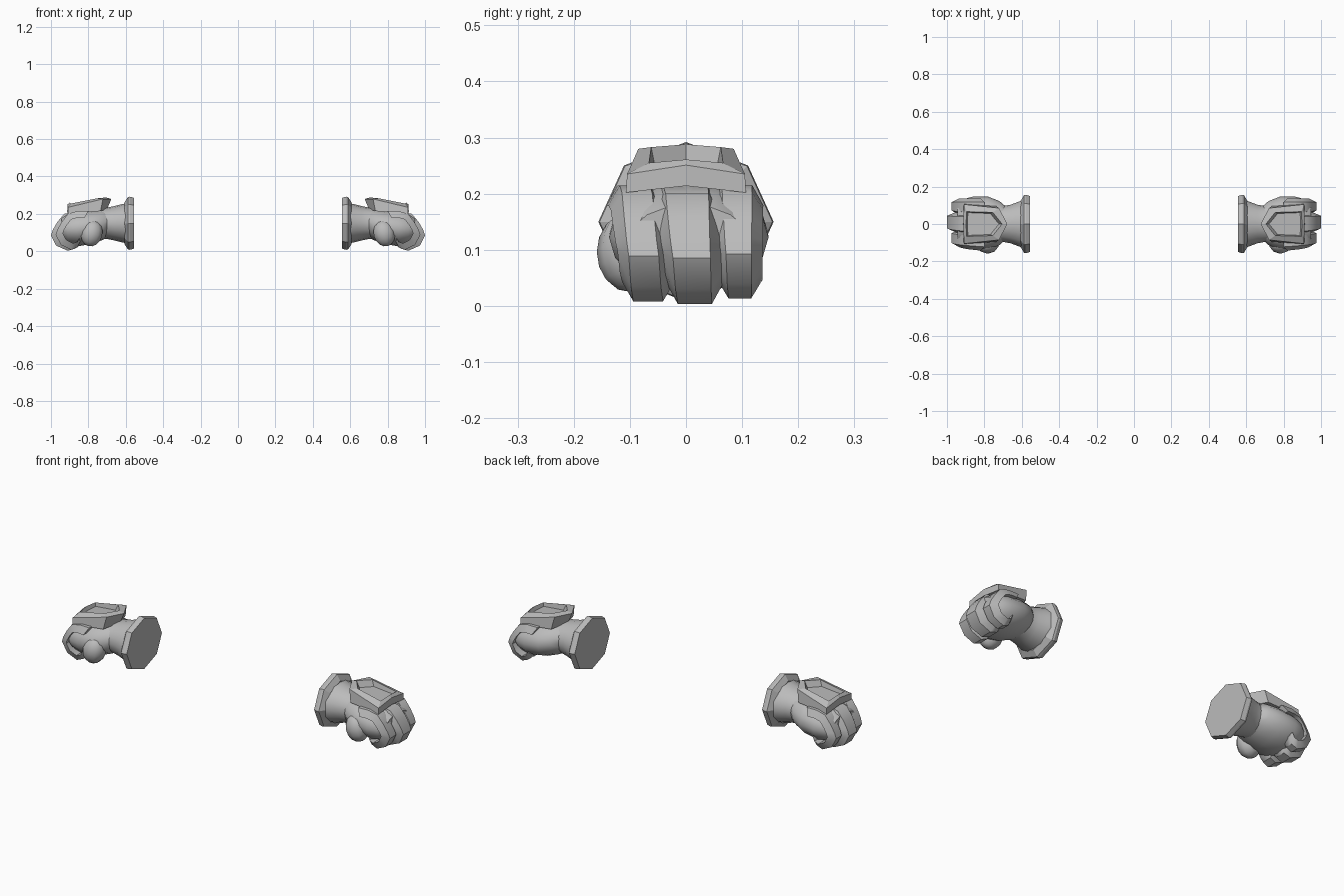
import bpy, bmesh, math
from mathutils import Matrix, Vector

cube = bpy.data.objects.get("Cube")
if cube:
    bpy.data.objects.remove(cube, do_unlink=True)

grey = bpy.data.materials.new("plain grey")
grey.use_nodes = True
GREY = (0.5, 0.5, 0.5, 1)
grey.diffuse_color = GREY
grey.node_tree.nodes["Principled BSDF"].inputs["Base Color"].default_value = GREY


def finish(name, bm, angle):
    """Turn a bmesh into a part mirrored across x = 0."""
    bmesh.ops.recalc_face_normals(bm, faces=bm.faces)
    mesh = bpy.data.meshes.new(name)
    bm.to_mesh(mesh)
    bm.free()
    mesh.materials.append(grey)
    ob = bpy.data.objects.new(name, mesh)
    bpy.context.collection.objects.link(ob)
    bpy.ops.object.select_all(action='DESELECT')
    ob.select_set(True)
    bpy.context.view_layer.objects.active = ob
    if angle:
        bpy.ops.object.shade_smooth_by_angle(angle=math.radians(angle))
    mirror = ob.modifiers.new("other_hand", 'MIRROR')
    mirror.use_axis = (True, False, False)
    mirror.use_clip = False
    mirror.use_mirror_merge = False
    return ob


def loft(name, rings, angle=0):
    """Skin a list of equal-length point rings and cap both ends."""
    bm = bmesh.new()
    rows = [[bm.verts.new(p) for p in ring] for ring in rings]
    n = len(rows[0])
    for a, b in zip(rows, rows[1:]):
        for i in range(n):
            j = (i + 1) % n
            bm.faces.new((a[i], a[j], b[j], b[i]))
    bm.faces.new(rows[0])
    bm.faces.new(rows[-1])
    return finish(name, bm, angle)


def oval(x, zc, ry, rz, n, yc=0.0):
    return [(x, yc + ry * math.cos(math.tau * i / n), zc + rz * math.sin(math.tau * i / n))
            for i in range(n)]


# Eight-sided cuff with a bevelled rim
loft("cuff", [oval(x, 0.15, r * 1.1, r, 8) for x, r in
              [(0.557, 0.136), (0.578, 0.142), (0.588, 0.14), (0.608, 0.11)]])

# Wrist narrowing towards the hand
loft("wrist", [oval(x, 0.15, ry, rz, 16) for x, ry, rz in
               [(0.59, 0.128, 0.108), (0.62, 0.118, 0.102), (0.66, 0.103, 0.092),
                (0.70, 0.096, 0.084), (0.76, 0.096, 0.08)]], 45)

# Rounded palm and back of the hand
loft("palm", [oval(x, z, ry, rz, 16, 0.005) for x, z, ry, rz in
              [(0.685, 0.15, 0.088, 0.07), (0.72, 0.145, 0.118, 0.083),
               (0.78, 0.132, 0.141, 0.092), (0.86, 0.122, 0.142, 0.096),
               (0.91, 0.12, 0.128, 0.085), (0.945, 0.12, 0.105, 0.06)]], 50)

# Curled fingers: outer face follows the curl, chamfered sides run inwards
curl = [(0.80, 0.215), (0.87, 0.214), (0.93, 0.20), (0.967, 0.155), (0.99, 0.115),
        (1.0, 0.085), (0.972, 0.03), (0.91, 0.003), (0.87, 0.015), (0.85, 0.05)]
heart = Vector((0.86, 0.11))


def finger(name, top, bottom, reach, lift):
    rings = []
    for i, point in enumerate(curl):
        t = i / (len(curl) - 2)
        t = min(t, 1)
        y0 = top[0] + (bottom[0] - top[0]) * t
        y1 = top[1] + (bottom[1] - top[1]) * t
        out = Vector(point)
        out.x -= reach * min(1, max(0, (out.x - 0.8) / 0.15))
        out.y += lift * t
        core = heart + (out - heart) * 0.66
        rings.append([(out.x, y0, out.y), (out.x, y1, out.y),
                      (core.x, y1 + 0.02, core.y), (core.x, y0 - 0.02, core.y)])
    loft(name, rings, 40)


finger("index_finger", (-0.122, -0.068), (-0.09, -0.037), 0.025, 0.006)
finger("middle_finger", (-0.045, 0.038), (-0.01, 0.047), 0.0, 0.0)
finger("outer_finger", (0.06, 0.118), (0.078, 0.116), 0.025, 0.012)

# Thumb folded against the front of the fist
bm = bmesh.new()
bmesh.ops.create_uvsphere(bm, u_segments=10, v_segments=8, radius=1)
bm.transform(Matrix.Translation((0.782, -0.104, 0.096))
             @ Matrix.Rotation(math.radians(-15), 4, 'Y')
             @ Matrix.Diagonal((0.06, 0.055, 0.071, 1)))
finish("thumb", bm, 50)


# Raised five-sided plate on the back of the hand, with a sunken centre
def pentagon(tip, shoulder, front, rise):
    x, y, z = shoulder
    fx, fy, fz = front
    return [(tip[0], 0, tip[1]), (x, -y, z), (fx, -fy, fz),
            (fx + 0.003, 0, fz + rise), (fx, fy, fz), (x, y, z)]


loft("hand_plate", [
    pentagon((0.70, 0.225), (0.735, 0.095, 0.215), (0.91, 0.107, 0.202), 0.012),
    pentagon((0.677, 0.28), (0.722, 0.085, 0.28), (0.909, 0.105, 0.235), 0.016),
    pentagon((0.705, 0.288), (0.755, 0.062, 0.283), (0.895, 0.066, 0.255), 0.006),
    pentagon((0.722, 0.255), (0.768, 0.056, 0.252), (0.888, 0.061, 0.238), 0.002),
])
